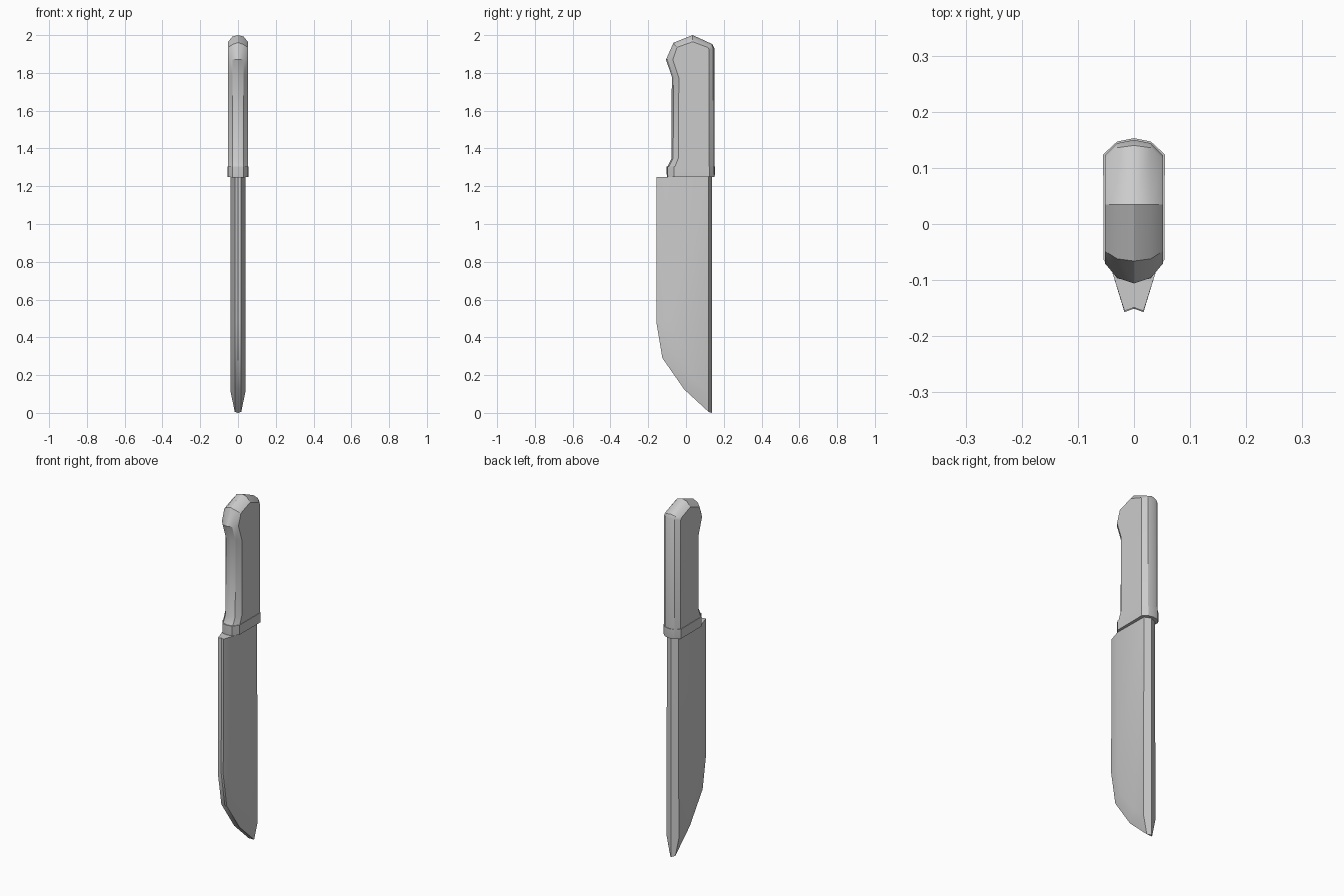
import bpy, bmesh, math

if "Cube" in bpy.data.objects:
    bpy.data.objects.remove(bpy.data.objects["Cube"])


def build(name, polys, angle):
    """Mesh from right-half polygons (x >= 0), mirrored across x = 0."""
    bm = bmesh.new()
    for s in (1, -1):
        for p in polys:
            bm.faces.new([bm.verts.new((s * x, y, z)) for x, y, z in p])
    bmesh.ops.remove_doubles(bm, verts=bm.verts, dist=0.0005)
    bmesh.ops.recalc_face_normals(bm, faces=bm.faces)
    me = bpy.data.meshes.new(name)
    bm.to_mesh(me)
    bm.free()
    ob = bpy.data.objects.new(name, me)
    bpy.context.collection.objects.link(ob)
    bpy.ops.object.select_all(action='DESELECT')
    ob.select_set(True)
    bpy.context.view_layer.objects.active = ob
    bpy.ops.object.shade_smooth_by_angle(angle=math.radians(angle))
    return ob


def row(x, pts):
    return [(x, y, z) for y, z in pts]


def bridge(a, b, closed=False):
    n = len(a)
    return [(a[i], a[(i + 1) % n], b[(i + 1) % n], b[i])
            for i in range(n if closed else n - 1)]


# Blade: thin cutting edge, bevel, flat cheek and ridged spine
edge = [(-0.155, 1.25), (-0.157, 0.48), (-0.125, 0.29), (-0.01, 0.125), (0.12, 0.005)]
bevel = [(-0.085, 1.25), (-0.085, 0.48), (-0.06, 0.31), (0.04, 0.18), (0.12, 0.11)]
centre = row(0, [(y + 0.006, z) for y, z in edge[:-1]] + [edge[-1]])
outer, inner = row(0.017, edge), row(0.039, bevel)
heel, ridge_top, ridge_tip = (0.036, 0.12, 1.25), (0, 0.137, 1.25), (0, 0.137, 0.0)
polys = bridge(centre, outer) + bridge(outer, inner)
polys += [inner + [heel],
          [heel, inner[-1], outer[-1], ridge_tip, ridge_top],
          [centre[-1], outer[-1], ridge_tip],
          [centre[0], outer[0], inner[0], heel, ridge_top]]
build("blade", polys, 25)

# Handle grip: side outline bevelled in two steps towards the cheek
rim = [(-0.10, 1.30), (-0.078, 1.345), (-0.075, 1.78), (-0.106, 1.87), (-0.066, 1.96),
       (0.035, 2.0), (0.14, 1.952), (0.15, 1.93), (0.15, 1.30)]
mid = [(-0.092, 1.30), (-0.068, 1.347), (-0.066, 1.78), (-0.096, 1.87), (-0.062, 1.95),
       (0.035, 1.992), (0.136, 1.945), (0.144, 1.93), (0.144, 1.30)]
cheek = [(-0.06, 1.30), (-0.04, 1.35), (-0.038, 1.775), (-0.07, 1.87), (-0.048, 1.935),
         (0.035, 1.965), (0.115, 1.935), (0.122, 1.925), (0.122, 1.30)]
r0, r1, r2 = row(0, rim), row(0.03, mid), row(0.052, cheek)
build("handle", bridge(r0, r1, True) + bridge(r1, r2, True) + [r2], 30)

# Collar where the handle meets the blade
sec = [(0, -0.102), (0.03, -0.097), (0.054, -0.064), (0.055, 0.124), (0.03, 0.147), (0, 0.153)]
levels = [[(x * k, y * k, z) for x, y in sec] for z, k in ((1.25, 0.99), (1.262, 1.0), (1.305, 1.0))]
polys = [levels[0], levels[-1]]
for a, b in zip(levels, levels[1:]):
    polys += bridge(a, b)
build("collar", polys, 30)
